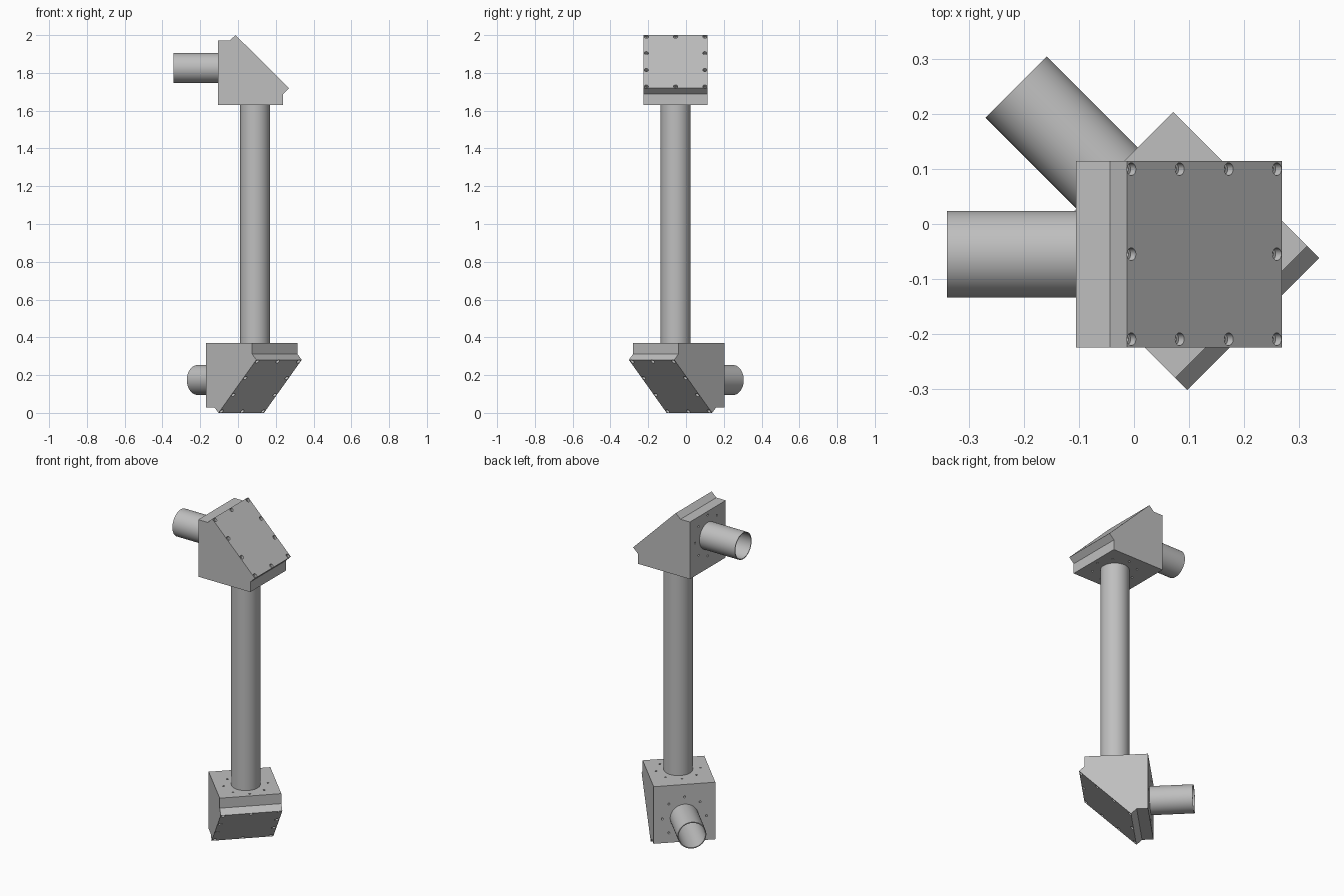
import bpy, bmesh, math
from mathutils import Matrix, Vector

if "Cube" in bpy.data.objects:
    bpy.data.objects.remove(bpy.data.objects["Cube"], do_unlink=True)

grey = bpy.data.materials.new("machined grey")
grey.use_nodes = True
colour = (0.52, 0.52, 0.52, 1)
grey.diffuse_color = colour
grey.node_tree.nodes["Principled BSDF"].inputs["Base Color"].default_value = colour

R_OUT, R_IN = 0.079, 0.074       # tube radii
AXIS = (0.09, -0.055)            # column position
Z_TOP, Z_LOW = 1.826, 0.174      # elbow centres
FACE = 0.197                     # elbow centre to tube flange
HALF = 0.17                      # half width of a housing
SLANT = Vector((1, 0, 1)).normalized()


def finish(name, bm):
    bmesh.ops.recalc_face_normals(bm, faces=bm.faces)
    mesh = bpy.data.meshes.new(name)
    bm.to_mesh(mesh)
    bm.free()
    mesh.materials.append(grey)
    obj = bpy.data.objects.new(name, mesh)
    bpy.context.collection.objects.link(obj)
    return obj


def smooth(obj):
    bpy.ops.object.select_all(action='DESELECT')
    obj.select_set(True)
    bpy.context.view_layer.objects.active = obj
    bpy.ops.object.shade_smooth_by_angle(angle=math.radians(30))


def rod(bm, start, end, radius, segments=16):
    """Capped cylinder between two points; returns its geometry."""
    a, b = Vector(start), Vector(end)
    turn = (b - a).to_track_quat('Z', 'Y').to_matrix().to_4x4()
    made = bmesh.ops.create_cone(
        bm, cap_ends=True, segments=segments, radius1=radius, radius2=radius,
        depth=(b - a).length, matrix=Matrix.Translation((a + b) / 2) @ turn)
    verts = made["verts"]
    return (verts + list({e for v in verts for e in v.link_edges})
            + list({f for v in verts for f in v.link_faces}))


def tube(name, start, end):
    """Open thin-walled pipe."""
    bm = bmesh.new()
    a, b = Vector(start), Vector(end)
    turn = (b - a).to_track_quat('Z', 'Y').to_matrix().to_4x4()
    n = 64
    loops = []
    for r, z in ((R_OUT, 0), (R_OUT, (b - a).length), (R_IN, (b - a).length), (R_IN, 0)):
        place = Matrix.Translation(a) @ turn
        loops.append([bm.verts.new(place @ Vector((r * math.cos(t), r * math.sin(t), z)))
                      for t in (math.tau * i / n for i in range(n))])
    for k in range(4):
        p, q = loops[k], loops[(k + 1) % 4]
        for i in range(n):
            j = (i + 1) % n
            bm.faces.new((p[i], p[j], q[j], q[i]))
    obj = finish(name, bm)
    smooth(obj)
    return obj


def cut(obj, bm):
    """Subtract a temporary solid from the object."""
    cutter = finish("cutter", bm)
    cutter.hide_render = True
    mod = obj.modifiers.new("cut", 'BOOLEAN')
    mod.operation, mod.solver, mod.use_self = 'DIFFERENCE', 'EXACT', True
    mod.object = cutter
    bpy.context.view_layer.objects.active = obj
    bpy.ops.object.modifier_apply(modifier=mod.name)
    bpy.data.objects.remove(cutter, do_unlink=True)


# Elbow housing: side profile with a slanted cover, origin at the elbow centre
profile = [(-0.196, -0.197), (0.149, -0.197), (0.149, -0.137), (0.18, -0.107),
           (-0.103, 0.174), (-0.134, 0.145), (-0.196, 0.145)]
bm = bmesh.new()
side = bm.faces.new([bm.verts.new((x, -HALF, z)) for x, z in profile])
grown = bmesh.ops.extrude_face_region(bm, geom=[side])["geom"]
bmesh.ops.translate(bm, vec=(0, 2 * HALF, 0),
                    verts=[g for g in grown if isinstance(g, bmesh.types.BMVert)])
housing = finish("upper_housing", bm)

# Bent bore, each leg ending on the inner slanted mirror plane
for direction in (Vector((-1, 0, 0)), Vector((0, 0, -1))):
    bm = bmesh.new()
    geom = rod(bm, direction * 0.3, direction * -0.15, R_IN, 64)
    rim = bmesh.ops.bisect_plane(bm, geom=geom, plane_co=(0, 0, 0), plane_no=SLANT,
                                 clear_outer=True)["geom_cut"]
    bmesh.ops.holes_fill(bm, edges=[e for e in rim if isinstance(e, bmesh.types.BMEdge)])
    cut(housing, bm)

# Counterbored screw holes round the edge of the slanted cover
bm = bmesh.new()
along = Vector((1, 0, -1)).normalized()
centre = Vector((0.0385, 0, 0.0345))
for i, s in enumerate((-0.187, -0.063, 0.063, 0.187)):
    for y in ((-0.155, 0, 0.155) if i in (0, 3) else (-0.155, 0.155)):
        p = centre + along * s + Vector((0, y, 0))
        rod(bm, p + SLANT * 0.02, p - SLANT * 0.015, 0.0115, 20)
        rod(bm, p - SLANT * 0.01, p - SLANT * 0.035, 0.006, 12)

# Bolt circles round both tube flanges
for i in range(8):
    a = math.tau * i / 8
    u, v = 0.122 * math.cos(a), 0.122 * math.sin(a)
    rod(bm, (-0.23, u, v), (-0.17, u, v), 0.006, 12)
    rod(bm, (u, v, -0.23), (u, v, -0.17), 0.006, 12)
cut(housing, bm)
smooth(housing)

# Upper elbow faces +x; lower elbow is flipped and turned an eighth
upper = Matrix.Translation((*AXIS, Z_TOP))
lower = (Matrix.Translation((*AXIS, Z_LOW)) @ Matrix.Rotation(-math.pi / 4, 4, 'Z')
         @ Matrix.Rotation(math.pi, 4, 'X'))
lower_housing = bpy.data.objects.new("lower_housing", housing.data)
bpy.context.collection.objects.link(lower_housing)
housing.matrix_world = upper
lower_housing.matrix_world = lower

# Tubes
tube("column_tube", (*AXIS, Z_LOW + FACE), (*AXIS, Z_TOP - FACE))
for name, place in (("upper_side_tube", upper), ("lower_side_tube", lower)):
    tube(name, place @ Vector((-0.196, 0, 0)), place @ Vector((-0.431, 0, 0)))
